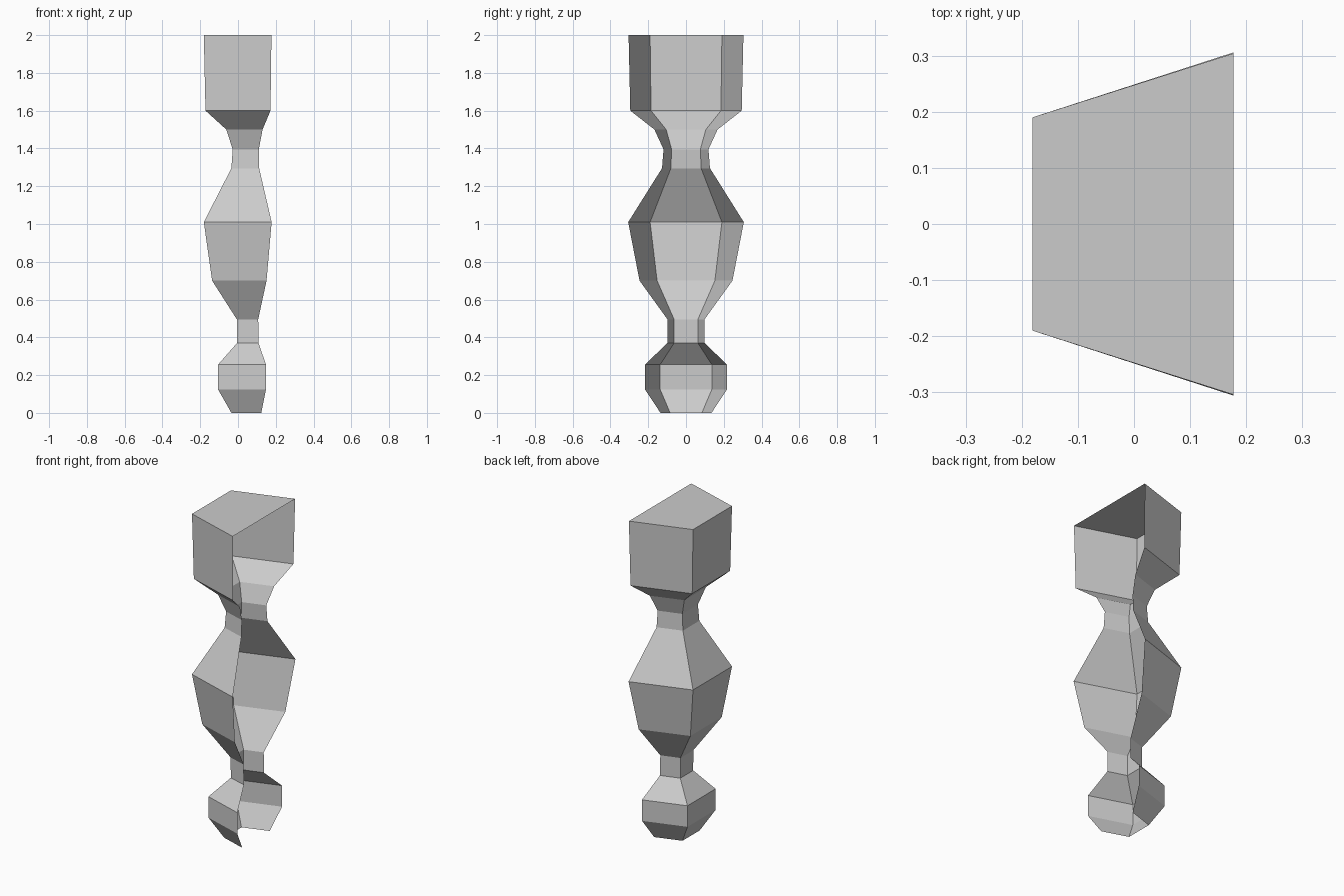
import bpy
import bmesh

# Turned profile: height, closed-side x, open-side x, open-side half width, closed-side half width
RINGS = [
    (0.00, -0.035, 0.123, 0.135, 0.084),
    (0.125, -0.106, 0.148, 0.218, 0.137),
    (0.255, -0.106, 0.148, 0.218, 0.137),
    (0.37, -0.005, 0.109, 0.098, 0.063),
    (0.495, -0.006, 0.107, 0.098, 0.063),
    (0.70, -0.137, 0.151, 0.246, 0.153),
    (1.01, -0.181, 0.178, 0.306, 0.190),
    (1.295, -0.035, 0.112, 0.127, 0.080),
    (1.395, -0.028, 0.110, 0.119, 0.076),
    (1.50, -0.062, 0.130, 0.167, 0.105),
    (1.60, -0.172, 0.172, 0.295, 0.185),
    (2.00, -0.181, 0.177, 0.304, 0.190),
]

bm = bmesh.new()

# Each ring is three sides of a trapezoid, open towards +x
rows = []
for z, xl, xr, yo, yi in RINGS:
    points = ((xr, yo), (xl, yi), (xl, -yi), (xr, -yo))
    rows.append([bm.verts.new((x, y, z)) for x, y in points])

# Three walls between neighbouring rings
for low, high in zip(rows, rows[1:]):
    for i in range(3):
        bm.faces.new((low[i], low[i + 1], high[i + 1], high[i]))

# Flat cap on the square top block; bottom stays open
bm.faces.new(rows[-1])

mesh = bpy.data.meshes.new("turned_leg")
bm.to_mesh(mesh)
bm.free()
leg = bpy.data.objects.new("turned_leg", mesh)
bpy.context.collection.objects.link(leg)
